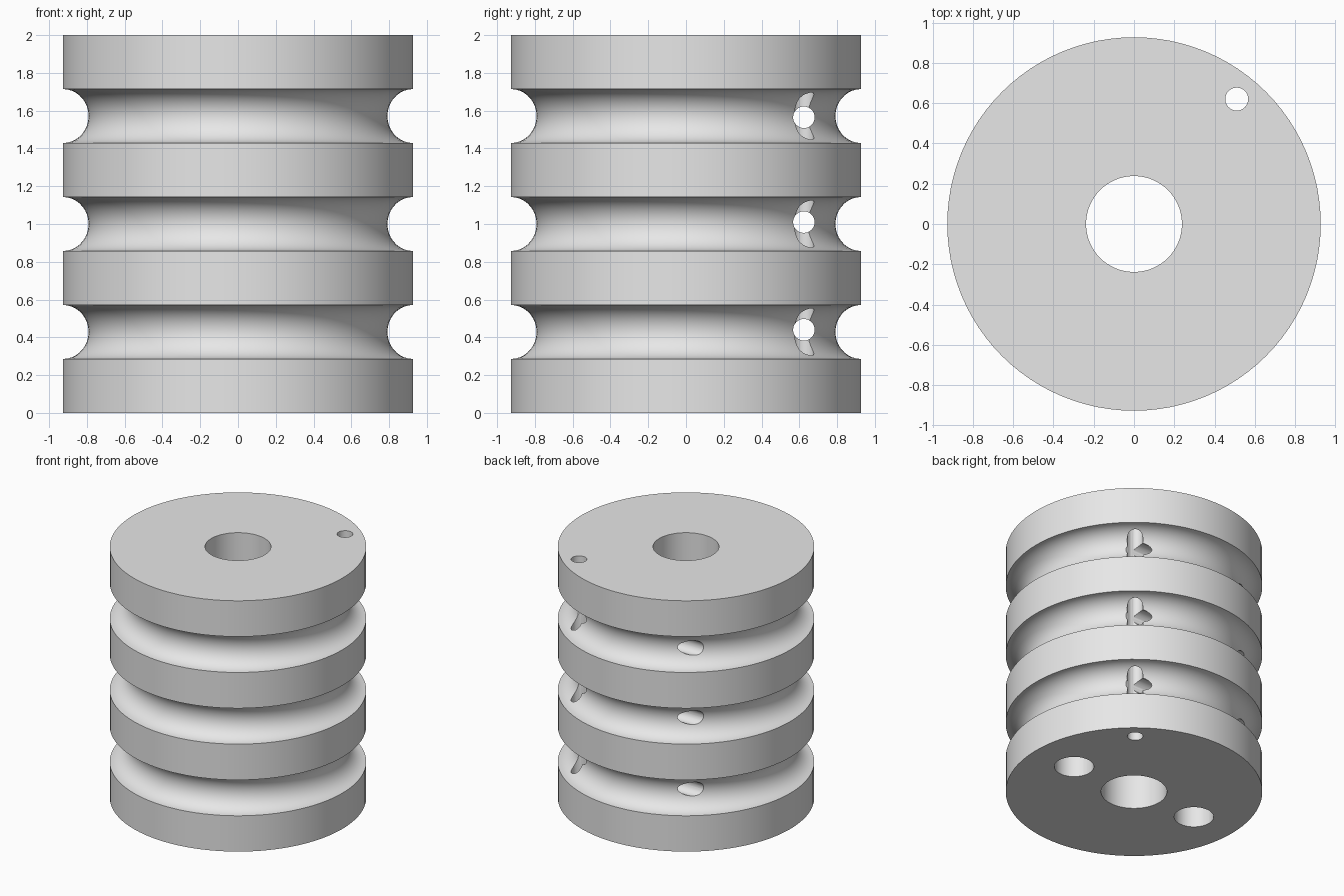
import bpy
import bmesh
from math import sin, cos, pi
from mathutils import Matrix, Vector

cube = bpy.data.objects.get("Cube")
if cube:
    bpy.data.objects.remove(cube, do_unlink=True)

# Single grey material
grey = bpy.data.materials.new("light_grey")
grey.use_nodes = True
grey.diffuse_color = (0.8, 0.8, 0.8, 1)
grey.node_tree.nodes["Principled BSDF"].inputs["Base Color"].default_value = (0.8, 0.8, 0.8, 1)

HEIGHT = 2.0
RADIUS = 0.927
BORE = 0.238
BAND = HEIGHT / 7          # bands and grooves alternate with equal heights
GROOVE_DEPTH = 0.136
ARC_STEPS = 18


def make_object(name, bm):
    bmesh.ops.recalc_face_normals(bm, faces=bm.faces)
    mesh = bpy.data.meshes.new(name)
    bm.to_mesh(mesh)
    bm.free()
    mesh.materials.append(grey)
    obj = bpy.data.objects.new(name, mesh)
    bpy.context.collection.objects.link(obj)
    return obj


def spool_profile():
    """Radius and height pairs round the closed half section."""
    points = [(BORE, 0), (RADIUS, 0)]
    for i in (1, 3, 5):
        middle = (i + 0.5) * BAND
        for s in range(ARC_STEPS + 1):
            a = pi * s / ARC_STEPS
            points.append((RADIUS - GROOVE_DEPTH * sin(a), middle - BAND / 2 * cos(a)))
    return points + [(RADIUS, HEIGHT), (BORE, HEIGHT)]


def lathe(name, points, steps=96):
    bm = bmesh.new()
    verts = [bm.verts.new((r, 0, z)) for r, z in points]
    edges = [bm.edges.new((v, verts[i - 1])) for i, v in enumerate(verts)]
    bmesh.ops.spin(bm, geom=verts + edges, cent=(0, 0, 0), axis=(0, 0, 1),
                   angle=2 * pi, steps=steps)
    bmesh.ops.remove_doubles(bm, verts=bm.verts, dist=0.0001)
    return make_object(name, bm)


def drill(target, name, centre, radius, length, along_x=False):
    """Cut a round hole and remove the cutter."""
    bm = bmesh.new()
    turn = Matrix.Rotation(pi / 2, 4, "Y") if along_x else Matrix()
    bmesh.ops.create_cone(bm, cap_ends=True, segments=32, radius1=radius,
                          radius2=radius, depth=length,
                          matrix=Matrix.Translation(Vector(centre)) @ turn)
    cutter = make_object(name, bm)
    cutter.hide_render = True
    mod = target.modifiers.new(name, "BOOLEAN")
    mod.operation = "DIFFERENCE"
    mod.solver = "EXACT"
    mod.object = cutter
    bpy.context.view_layer.objects.active = target
    bpy.ops.object.modifier_apply(modifier=name)
    bpy.data.objects.remove(cutter, do_unlink=True)


# Grooved body with its central bore
body = lathe("grooved_cylinder", spool_profile())

# Thin hole running top to bottom near the rim
drill(body, "rim_hole", (0.51, 0.62, 1), 0.057, 2.4)

# Cross holes, one through each groove
for z in (0.44, 1.01, 1.565):
    drill(body, "cross_hole", (0, 0.624, z), 0.057, 2.4, along_x=True)

# Two blind sockets in the underside
SOCKET_DEPTH = 0.3
for side in (-1, 1):
    drill(body, "socket", (side * 0.565, 0, 0), 0.143, SOCKET_DEPTH * 2)

# Smooth curves with crisp rims
bpy.ops.object.select_all(action="DESELECT")
body.select_set(True)
bpy.context.view_layer.objects.active = body
bpy.ops.object.shade_smooth_by_angle(angle=pi / 6)
